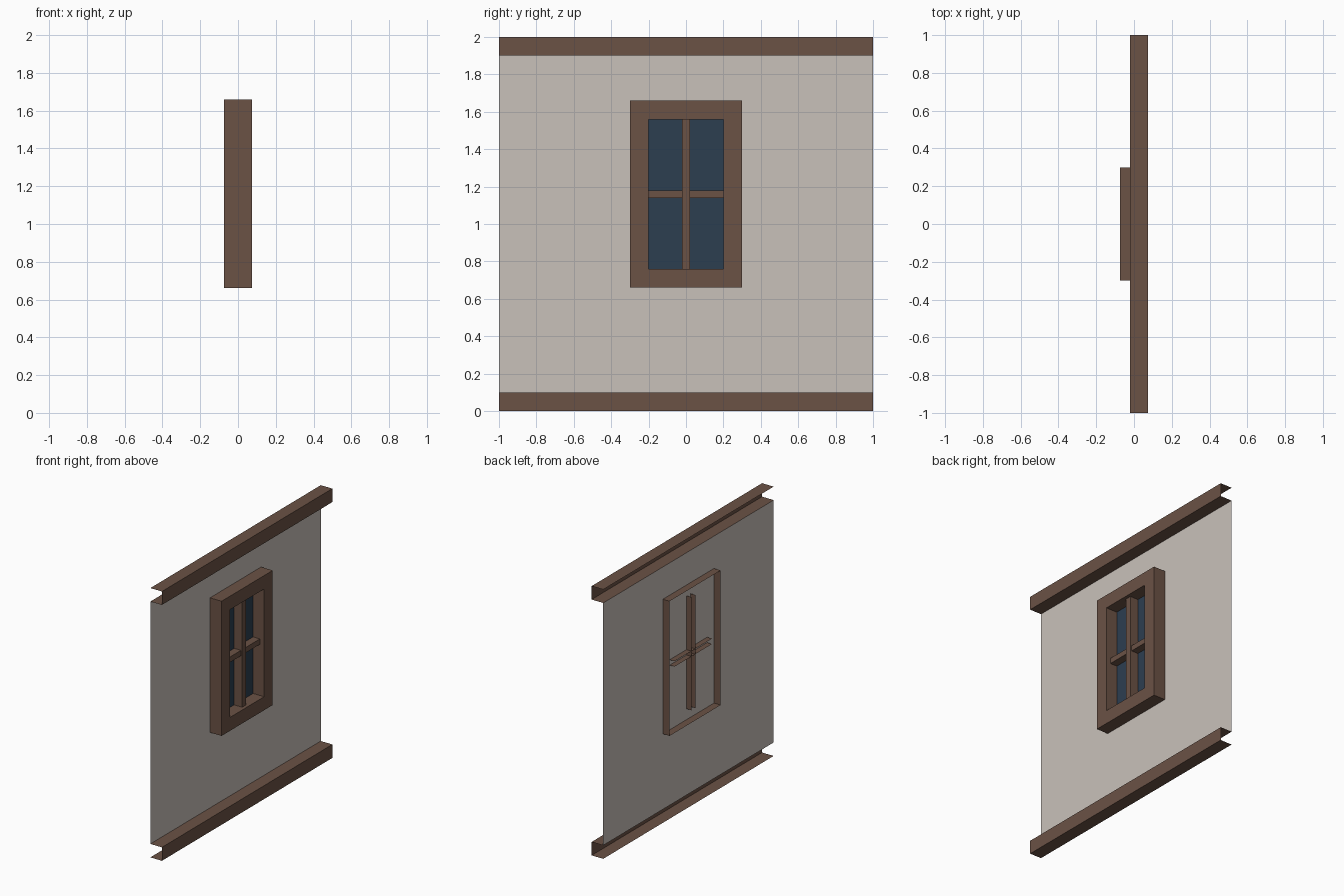
import bpy, bmesh

if "Cube" in bpy.data.objects:
    bpy.data.objects.remove(bpy.data.objects["Cube"])


def srgb(r, g, b):
    lin = lambda c: c / 12.92 if c <= 0.04045 else ((c + 0.055) / 1.055) ** 2.4
    return (*[lin(v / 255) for v in (r, g, b)], 1.0)


def material(name, rgb):
    m = bpy.data.materials.new(name)
    m.diffuse_color = srgb(*rgb)
    m.use_nodes = True
    m.node_tree.nodes["Principled BSDF"].inputs["Base Color"].default_value = m.diffuse_color
    return m


WOOD = material("brown wood", (107, 82, 69))
PLASTER = material("pale plaster", (201, 193, 186))
GLASS = material("dark blue glass", (44, 62, 80))


def finish(name, bm, mat):
    me = bpy.data.meshes.new(name)
    bm.to_mesh(me)
    bm.free()
    me.materials.append(mat)
    ob = bpy.data.objects.new(name, me)
    bpy.context.collection.objects.link(ob)
    return ob


def sheet(name, x, hy, z0, z1, mat):
    """Flat panel facing +x."""
    bm = bmesh.new()
    bm.faces.new([bm.verts.new((x, y, z)) for y, z in
                  ((-hy, z0), (hy, z0), (hy, z1), (-hy, z1))])
    return finish(name, bm, mat)


def channel(name, x0, x1, y0, y1, z0, z1, along, mat):
    """Three-sided strip, open at the back (-x) and at both ends."""
    bm = bmesh.new()
    if along == "y":
        prof = [(x0, z0), (x1, z0), (x1, z1), (x0, z1)]
        a, b = [[bm.verts.new((x, y, z)) for x, z in prof] for y in (y0, y1)]
    else:
        prof = [(x0, y1), (x1, y1), (x1, y0), (x0, y0)]
        a, b = [[bm.verts.new((x, y, z)) for x, y in prof] for z in (z0, z1)]
    for i in range(3):
        bm.faces.new((a[i], a[i + 1], b[i + 1], b[i]))
    # make the front strip, and so the others, face outward
    bm.normal_update()
    bm.faces.ensure_lookup_table()
    if bm.faces[1].normal.x < 0:
        bmesh.ops.reverse_faces(bm, faces=bm.faces[:])
    return finish(name, bm, mat)


# wall panel and the beams along its foot and head
WALL_X = -0.02
sheet("wall_panel", WALL_X, 1.0, 0.1, 1.9, PLASTER)
for name, z in (("bottom_beam", 0.0), ("top_beam", 1.9)):
    channel(name, WALL_X, 0.075, -1, 1, z, z + 0.1, "y", WOOD)

# window frame: outer sides, front face and inner reveal as bridged loops
bm = bmesh.new()
loops = [[bm.verts.new((x, y, z)) for y, z in
          ((-hy, z0), (hy, z0), (hy, z1), (-hy, z1))]
         for x, hy, z0, z1 in ((-0.075, 0.3, 0.66, 1.66), (0.075, 0.3, 0.66, 1.66),
                               (0.075, 0.2, 0.76, 1.56), (WALL_X, 0.2, 0.76, 1.56))]
for a, b in zip(loops, loops[1:]):
    for i in range(4):
        j = (i + 1) % 4
        bm.faces.new((a[i], a[j], b[j], b[i]))
finish("window_frame", bm, WOOD)

# glass just in front of the wall
sheet("window_glass", WALL_X + 0.004, 0.2, 0.76, 1.56, GLASS)

# glazing bars, which poke through the wall at the back
channel("vertical_bar", -0.062, 0.05, -0.022, 0.022, 0.74, 1.58, "z", WOOD)
channel("horizontal_bar", -0.06, 0.04, -0.22, 0.22, 1.14, 1.18, "y", WOOD)
